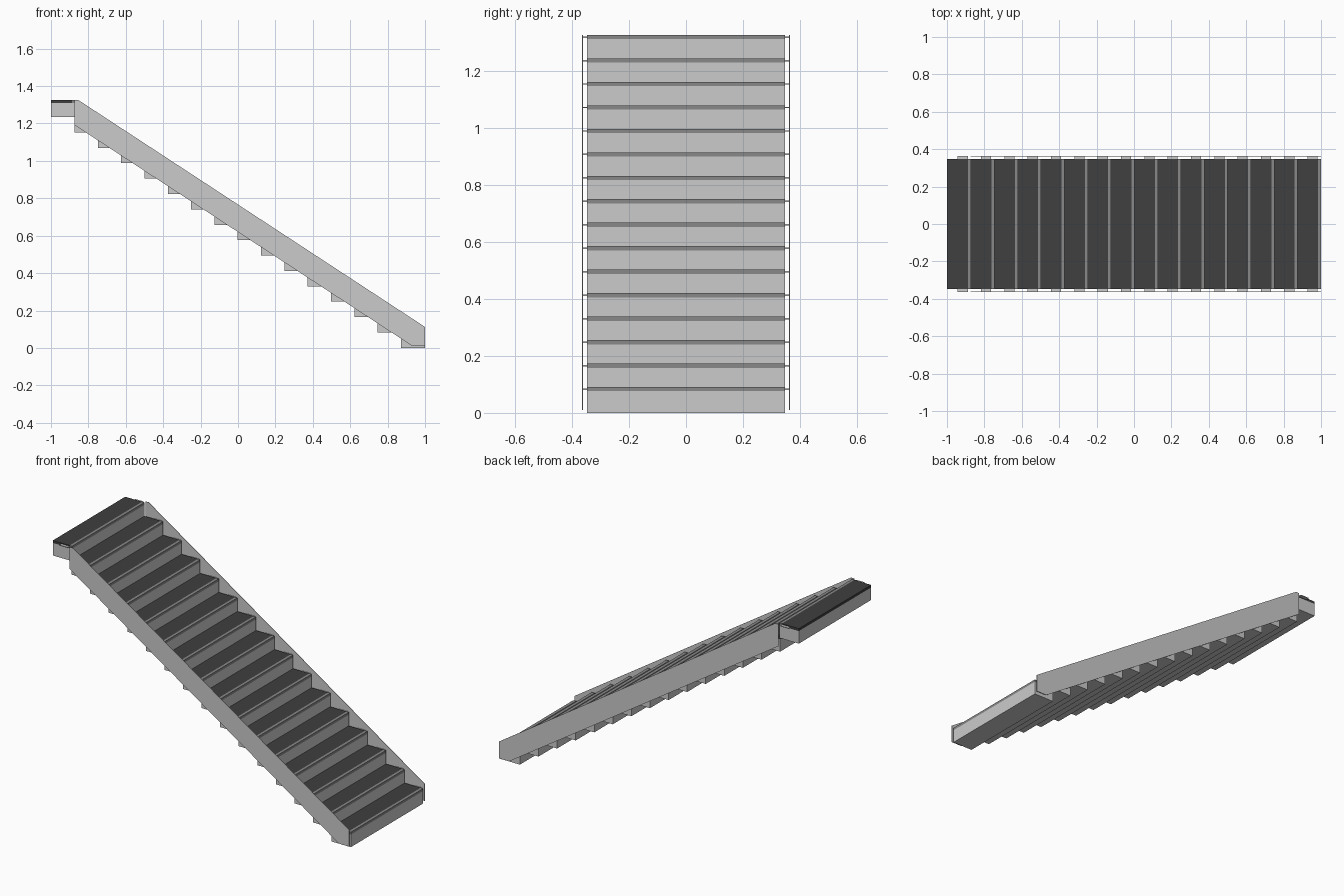
import bpy, bmesh

if "Cube" in bpy.data.objects:
    bpy.data.objects.remove(bpy.data.objects["Cube"])

STEPS = 16
RUN = 0.1247      # horizontal pitch
RISE = 0.0823     # vertical pitch
STEP_H = 0.091    # full height of one step
PAD = 0.015       # thickness of the tread covering
HALF = 0.347      # half width of the steps
SIDE = 0.364      # outer face of the side plates


def material(name, v):
    m = bpy.data.materials.new(name)
    m.diffuse_color = (v, v, v, 1)
    m.use_nodes = True
    m.node_tree.nodes["Principled BSDF"].inputs["Base Color"].default_value = m.diffuse_color
    return m


dark = material("dark_tread", 0.05)
mid = material("nosing_grey", 0.25)


def finish(name, bm, mat=None):
    bmesh.ops.recalc_face_normals(bm, faces=bm.faces)
    me = bpy.data.meshes.new(name)
    bm.to_mesh(me)
    bm.free()
    ob = bpy.data.objects.new(name, me)
    bpy.context.collection.objects.link(ob)
    if mat:
        me.materials.append(mat)
    return ob


def box(name, x, y, z, mat=None):
    """Box from (min, max) pairs."""
    bm = bmesh.new()
    bmesh.ops.create_cube(bm, size=1)
    for v in bm.verts:
        v.co = [r[0] if c < 0 else r[1] for c, r in zip(v.co, (x, y, z))]
    return finish(name, bm, mat)


def plate(name, profile, y0, y1):
    """Extrude an (x, z) profile from y0 to y1."""
    bm = bmesh.new()
    face = bm.faces.new([bm.verts.new((x, y0, z)) for x, z in profile])
    ext = bmesh.ops.extrude_face_region(bm, geom=[face])
    verts = [g for g in ext["geom"] if isinstance(g, bmesh.types.BMVert)]
    bmesh.ops.translate(bm, verts=verts, vec=(0, y1 - y0, 0))
    return finish(name, bm)


# Steps: hollow-looking box body, dark tread covering, nosing strip, side tabs
for i in range(STEPS):
    front = 1 - RUN * i
    back = front - 0.1285 if i < STEPS - 1 else -1.0
    low = RISE * i
    top = low + STEP_H
    width = (-HALF, HALF)
    box(f"step_body_{i}", (back, front), width, (low, top - PAD))
    box(f"tread_{i}", (back, front - 0.016), width, (top - PAD, top), dark)
    box(f"nosing_{i}", (front - 0.016, front), width, (top - PAD, top), mid)
    for s, side in ((-1, "front"), (1, "back")):
        y = sorted((s * (HALF - 0.004), s * SIDE))
        box(f"{side}_tab_{i}", (front - 0.072, front - 0.018), y,
            (top - 0.010, top - 0.005))

# Thin sloping side plates
profile = [(-0.875, 1.325), (-0.853, 1.325), (1, 0.112), (1, 0.01),
           (0.932, 0.01), (-0.875, 1.192)]
for s, side in ((-1, "front"), (1, "back")):
    plate(f"{side}_stringer", profile, s * (SIDE - 0.003), s * SIDE)
